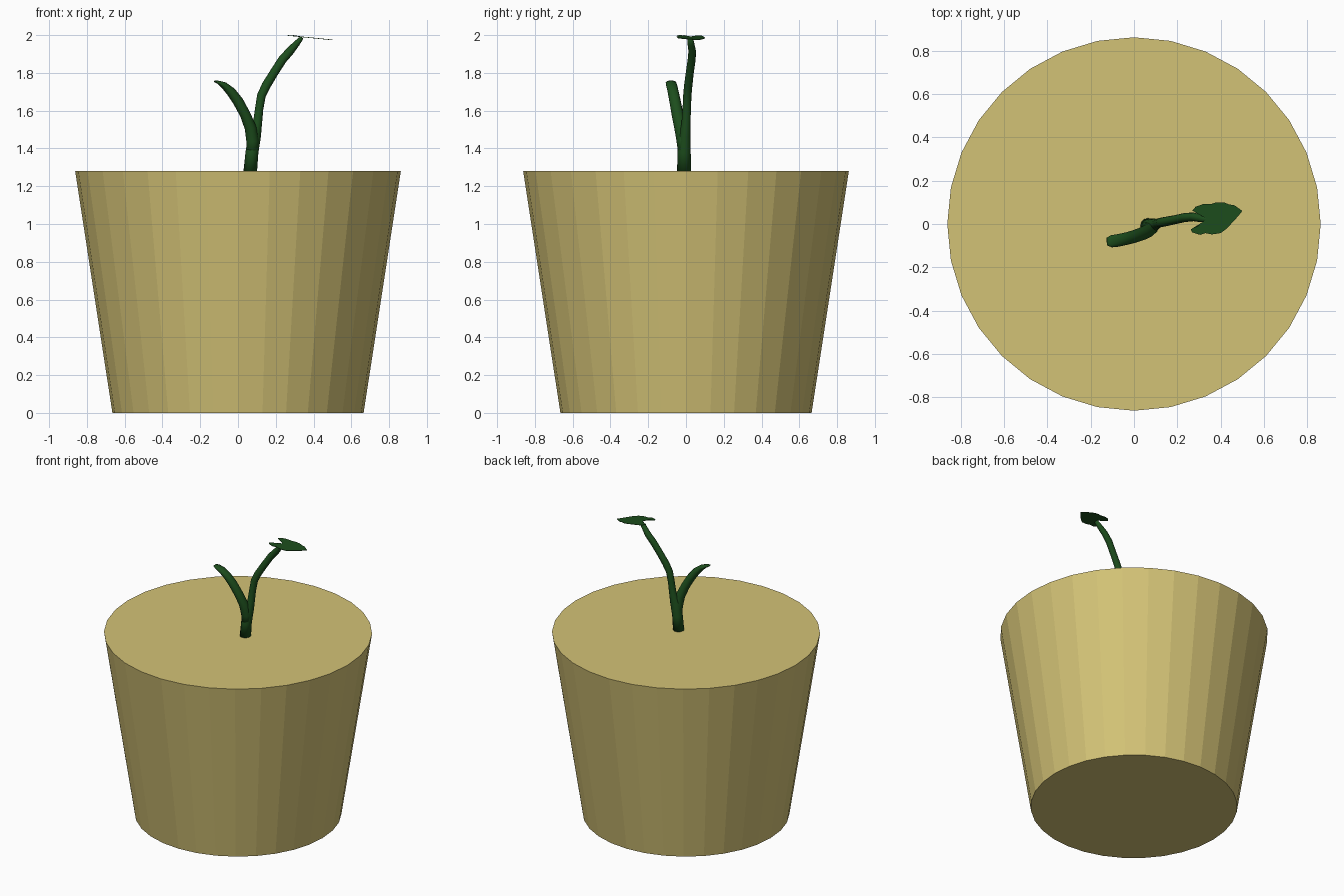
import bpy, bmesh, math
from mathutils import Vector

if "Cube" in bpy.data.objects:
    bpy.data.objects.remove(bpy.data.objects["Cube"])


def material(name, rgb):
    m = bpy.data.materials.new(name)
    m.diffuse_color = (*rgb, 1)
    m.use_nodes = True
    m.node_tree.nodes["Principled BSDF"].inputs["Base Color"].default_value = m.diffuse_color
    return m


def make_object(name, bm, mat, smooth=False):
    bmesh.ops.recalc_face_normals(bm, faces=bm.faces)
    mesh = bpy.data.meshes.new(name)
    bm.to_mesh(mesh)
    bm.free()
    for p in mesh.polygons:
        p.use_smooth = smooth
    mesh.materials.append(mat)
    ob = bpy.data.objects.new(name, mesh)
    bpy.context.collection.objects.link(ob)
    return ob


def stem(name, path, mat, sides=12):
    """Sweep an ellipse along a path of (x, y, z, half width in y, half thickness)."""
    bm = bmesh.new()
    pts = [Vector(p[:3]) for p in path]
    rings = []
    for i, p in enumerate(path):
        t = (pts[min(i + 1, len(pts) - 1)] - pts[max(i - 1, 0)]).normalized()
        if i == 0:
            t = Vector((0, 0, 1))
        n = Vector((0, 1, 0)).cross(t).normalized()
        w = t.cross(n)
        angles = [math.tau * k / sides for k in range(sides)]
        rings.append([bm.verts.new(pts[i] + w * p[3] * math.cos(a) + n * p[4] * math.sin(a))
                      for a in angles])
    for a, b in zip(rings, rings[1:]):
        for k in range(sides):
            j = (k + 1) % sides
            bm.faces.new((a[k], a[j], b[j], b[k]))
    bm.faces.new(rings[0])
    bm.faces.new(rings[-1])
    return make_object(name, bm, mat, True)


clay = material("sandy_clay", (0.65, 0.54, 0.18))
green = material("dark_green", (0.012, 0.075, 0.012))

# Pot: closed 32-sided tapered drum
bm = bmesh.new()
bmesh.ops.create_cone(bm, cap_ends=True, segments=32, radius1=0.665, radius2=0.862, depth=1.28)
bmesh.ops.translate(bm, verts=bm.verts, vec=(0, 0, 0.64))
make_object("pot", bm, clay)

# Main stem running up into the tall branch
stem("tall_stem", [
    (0.065, -0.01, 1.28, 0.037, 0.036), (0.074, -0.01, 1.38, 0.035, 0.034),
    (0.088, -0.005, 1.47, 0.03, 0.034), (0.103, 0.0, 1.53, 0.024, 0.024),
    (0.112, 0.004, 1.61, 0.022, 0.022), (0.124, 0.007, 1.68, 0.022, 0.023),
    (0.15, 0.012, 1.735, 0.022, 0.024), (0.19, 0.02, 1.80, 0.021, 0.023),
    (0.235, 0.03, 1.87, 0.021, 0.023), (0.275, 0.033, 1.915, 0.02, 0.022),
    (0.31, 0.026, 1.955, 0.018, 0.017), (0.338, 0.022, 1.987, 0.014, 0.01)], green)

# Short branch ending in a flattened tip
stem("short_branch", [
    (0.074, -0.01, 1.36, 0.03, 0.03), (0.078, -0.018, 1.44, 0.032, 0.034),
    (0.066, -0.03, 1.51, 0.032, 0.031), (0.038, -0.045, 1.58, 0.031, 0.028),
    (0.0, -0.058, 1.65, 0.03, 0.028), (-0.037, -0.068, 1.70, 0.029, 0.025),
    (-0.075, -0.076, 1.735, 0.029, 0.018), (-0.105, -0.08, 1.75, 0.028, 0.009),
    (-0.125, -0.081, 1.756, 0.018, 0.004)], green)

# Leaf: thin heart-shaped sheet, gently tilted towards its tip
outline = [(0.50, 0.06), (0.465, 0.086), (0.44, 0.09), (0.415, 0.10), (0.38, 0.10), (0.36, 0.093),
           (0.32, 0.092), (0.285, 0.08), (0.27, 0.062), (0.29, 0.05), (0.335, 0.024),
           (0.295, -0.01), (0.262, -0.025), (0.268, -0.038), (0.305, -0.05), (0.33, -0.042),
           (0.36, -0.048), (0.40, -0.042), (0.43, -0.02), (0.455, 0.008), (0.48, 0.035)]
bm = bmesh.new()
height = lambda x: 2.0 - 0.1 * (x - 0.262)
rim = [bm.verts.new((x, y, height(x))) for x, y in outline]
hub = bm.verts.new((0.345, 0.026, height(0.345)))
for a, b in zip(rim, rim[1:] + rim[:1]):
    bm.faces.new((hub, a, b))
leaf = make_object("leaf", bm, green)
thick = leaf.modifiers.new("thickness", 'SOLIDIFY')
thick.thickness = 0.003
thick.offset = -1
